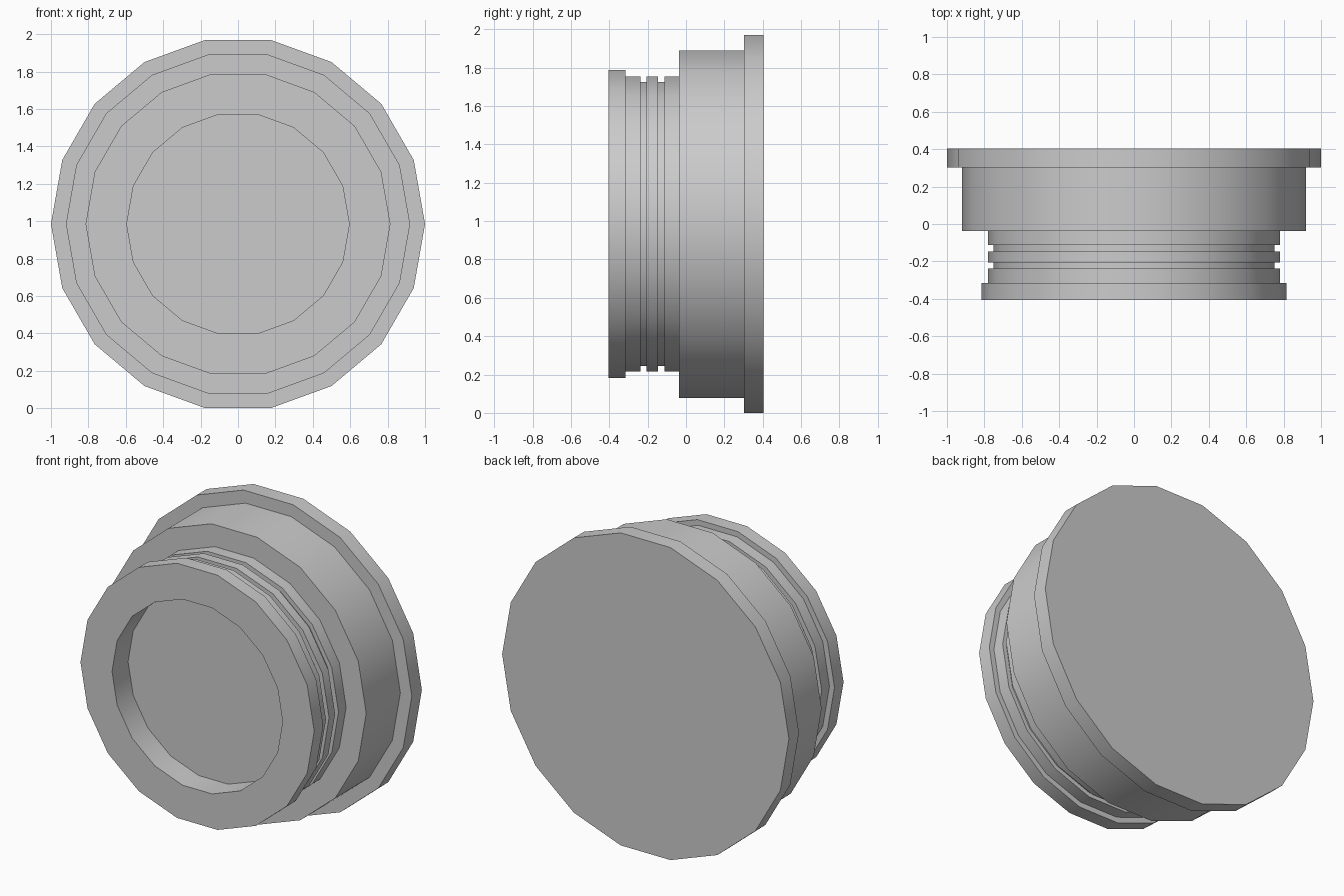
import bpy, bmesh
from math import cos, sin, radians, pi

if "Cube" in bpy.data.objects:
    bpy.data.objects.remove(bpy.data.objects["Cube"])

SIDES = 18
CENTRE_Z = sin(radians(80))  # the flat bottom facet rests on z = 0

# Half profile (radius, y): recess floor, front lip, grooved neck, body, rear flange
profile = [
    (0.595, -0.245), (0.595, -0.405),
    (0.815, -0.405), (0.815, -0.315),
    (0.78, -0.315), (0.78, -0.238),
    (0.752, -0.238), (0.752, -0.207),
    (0.78, -0.207), (0.78, -0.147),
    (0.752, -0.147), (0.752, -0.113),
    (0.78, -0.113), (0.78, -0.037),
    (0.92, -0.037), (0.92, 0.303),
    (1.0, 0.303), (1.0, 0.403),
]


def lathe(name, points):
    bm = bmesh.new()
    rings = []
    for r, y in points:
        rings.append([bm.verts.new((r * cos(2 * pi * i / SIDES), y,
                                    CENTRE_Z + r * sin(2 * pi * i / SIDES)))
                      for i in range(SIDES)])
    for a, b in zip(rings, rings[1:]):
        for i in range(SIDES):
            j = (i + 1) % SIDES
            bm.faces.new((a[i], a[j], b[j], b[i]))
    bm.faces.new(rings[0])
    bm.faces.new(rings[-1])
    bmesh.ops.recalc_face_normals(bm, faces=bm.faces)
    mesh = bpy.data.meshes.new(name)
    bm.to_mesh(mesh)
    bm.free()
    obj = bpy.data.objects.new(name, mesh)
    bpy.context.collection.objects.link(obj)
    return obj


# Stepped round plug
plug = lathe("stepped_plug", profile)
bpy.context.view_layer.objects.active = plug
plug.select_set(True)
bpy.ops.object.shade_smooth_by_angle(angle=radians(30))
